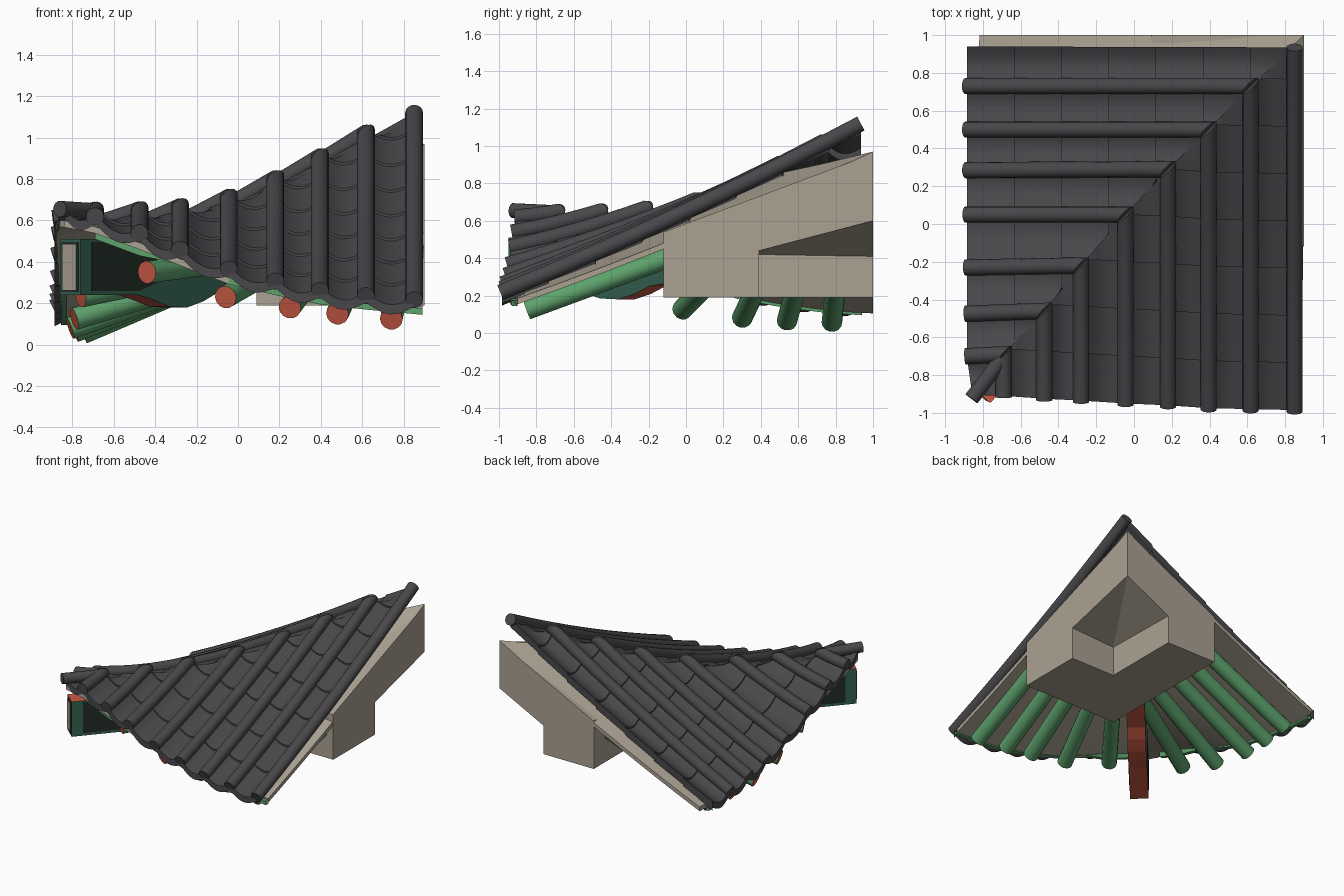
import bpy, bmesh, math
from mathutils import Vector as V

if "Cube" in bpy.data.objects:
    bpy.data.objects.remove(bpy.data.objects["Cube"])


def mat(name, r, g, b):
    m = bpy.data.materials.new(name)
    m.diffuse_color = (r, g, b, 1)
    m.use_nodes = True
    m.node_tree.nodes["Principled BSDF"].inputs["Base Color"].default_value = m.diffuse_color
    return m


TILE = mat("roof tile grey", .066, .063, .069)
PLASTER = mat("beige plaster", .40, .355, .285)
GREEN = mat("rafter green", .11, .36, .15)
RED = mat("paint red", .60, .105, .06)
TEAL = mat("beam dark green", .035, .125, .085)
DARK = mat("panel near black", .016, .026, .019)


def make(name, bm, mats, smooth=True):
    bmesh.ops.remove_doubles(bm, verts=bm.verts, dist=.0004)
    bmesh.ops.recalc_face_normals(bm, faces=bm.faces)
    me = bpy.data.meshes.new(name)
    bm.to_mesh(me)
    bm.free()
    for m in mats:
        me.materials.append(m)
    ob = bpy.data.objects.new(name, me)
    bpy.context.collection.objects.link(ob)
    if smooth:
        bpy.ops.object.select_all(action='DESELECT')
        ob.select_set(True)
        bpy.context.view_layer.objects.active = ob
        bpy.ops.object.shade_smooth_by_angle(angle=math.radians(35))
    return ob


def tube(bm, path, r, sides, cap=0, mitre=None):
    """Capped tube; cap = material of the ends; mitre = axis cut at 45 degrees at the far end."""
    rings = []
    for i, p in enumerate(path):
        t = (path[min(i + 1, len(path) - 1)] - path[max(i - 1, 0)]).normalized()
        a = t.cross(V((0, 0, 1))).normalized()
        b = a.cross(t)
        ring = []
        for k in range(sides):
            q = r * (math.cos(k * math.tau / sides) * a + math.sin(k * math.tau / sides) * b)
            if mitre is not None and i == len(path) - 1:
                q += t * q[mitre]
            ring.append(bm.verts.new(p + q))
        rings.append(ring)
    for i in range(len(rings) - 1):
        for k in range(sides):
            bm.faces.new((rings[i][k - 1], rings[i][k], rings[i + 1][k], rings[i + 1][k - 1]))
    for end in (rings[0][::-1], rings[-1]):
        bm.faces.new(end).material_index = cap


def grid(bm, rows):
    vs = [[bm.verts.new(p) for p in row] for row in rows]
    for a, b in zip(vs, vs[1:]):
        for k in range(len(a) - 1):
            q = (a[k], a[k + 1], b[k + 1], b[k])
            if (q[0].co - q[3].co).length > 1e-4 or (q[1].co - q[2].co).length > 1e-4:
                bm.faces.new(q)


# Hip line nodes (x, y, z), each with its eave point on the front and left slope
HIP = [V(p) for p in ((.85, .935, 1.12), (.617, .73, 1.02), (.395, .5, .905), (.18, .29, .80),
       (-.045, .05, .71), (-.28, -.22, .665), (-.475, -.46, .65), (-.69, -.69, .648), (-.84, -.87, .65))]
F_Y = (-.985, -.98, -.975, -.96, -.95, -.935, -.925, -.91, -.905)
F_Z = (.22, .24, .265, .31, .367, .46, .54, .62, .65)
L_Y = (.94, .73, .5, .285, .05, -.23, -.475, -.70, -.88)
L_Z = (.165, .18, .21, .25, .32, .43, .53, .61, .65)
FRONT = [(V((h.x, y, z)), h) for h, y, z in zip(HIP, F_Y, F_Z)]
LEFT = [(V((-.885 if y > -.8 else -.86, y, z)), h) for h, y, z in zip(HIP, L_Y, L_Z)]


def on_slope(col, t):
    """Point on the sagging line from eave (t=0) to hip (t=1)."""
    p = col[0].lerp(col[1], t)
    p.z -= .03 * min(1, (col[1] - col[0]).length / 1.9) * 4 * t * (1 - t)
    return p


def mix(a, b, s):
    return a[0].lerp(b[0], s), a[1].lerp(b[1], s)


ROW, N = .25, 8
for side, cols in (("front", FRONT), ("left", LEFT)):
    # Curved trough tiles in overlapping rows, with a skirt closing the outer edge
    bm = bmesh.new()
    for i, (a, b) in enumerate(zip(cols, cols[1:])):
        lines = [mix(a, b, k / N) for k in range(N + 1)]
        dips = [.048 * math.sin(math.pi * k / N) for k in range(N + 1)]
        skirt = i == 0
        if skirt:
            lines, dips = [lines[0]] + lines, [.06] + dips
        lens = [max(.001, (V((c[1] - c[0])[:2])).length) for c in lines]

        def row(d, dz):
            pts = [on_slope(c, min(1, d / n)) + V((0, 0, dz * (1 if d < n else 0) - q))
                   for c, n, q in zip(lines, lens, dips)]
            if skirt and dz < 0:
                pts[0].z -= dz
            return pts
        for k in range(math.ceil(max(lens) / ROW)):
            d = k * ROW
            rows = [row(d, -.025 if k else -.035), row(d, .012), row(d + ROW / 2, .006), row(d + ROW, 0)]
            if k == 0:
                rows.insert(0, row(.12, -.03))
            grid(bm, rows)
    make(side + "_trough_tiles", bm, [TILE])

    # Round cover tiles running up the slope, mitred at the hip
    bm = bmesh.new()
    for i, c in enumerate(cols[:-1]):
        if side == "left" and i == 0:
            continue
        pts = [on_slope(c, t / 8) for t in range(9)]
        pts[0] += (pts[0] - pts[1]).normalized() * .008
        tube(bm, pts, .043, 14, 0, (0 if side == "front" else 1) if i else None)
    make(side + "_cover_tiles", bm, [TILE])

    # Plaster board below the tiles
    edge = (V((.89, -.96, .215)) if side == "front" else V((-.87, 1, .165)), V((.9, 1, 1.02)))
    second = (cols[1][0], cols[1][1] - V((0, 0, .065)))
    bcols = [edge, second] + cols[2:]
    bm = bmesh.new()
    lay = []
    for off in (-.05, -.082):
        lay.append([[on_slope(c, .03 + .97 * t / 8) + V((0, 0, off)) for t in range(9)] for c in bcols])
    grid(bm, lay[0])
    grid(bm, lay[1])
    for pick in (lambda g: g[0], lambda g: g[-1],
                 lambda g: [r[0] for r in g], lambda g: [r[-1] for r in g]):
        grid(bm, [pick(lay[0]), pick(lay[1])])
    make(side + "_roof_board", bm, [PLASTER])

    # Thin green fascia strip under the eave, deeper by the corner
    bm = bmesh.new()
    inner = V((0, .03, 0)) if side == "front" else V((.03, 0, 0))
    rows = []
    for i, c in enumerate(bcols[:-1] if side == "front" else cols[:-1]):
        p = c[0] + inner
        lo, hi = V((0, 0, -.11 if i > 5 else -.07)), V((0, 0, -.04))
        rows.append([p + hi, p + lo, p + inner + lo, p + inner + hi, p + hi])
    grid(bm, rows)
    make(side + "_fascia", bm, [GREEN], False)

# Short ridge tile at the corner
bm = bmesh.new()
tube(bm, [V((-.86, -.925, .655)), V((-.78, -.82, .65)), V((-.70, -.715, .645))], .04, 14)
make("corner_ridge_tile", bm, [TILE])

# Fanned rafters with red ends: (start, end)
rafters = [((.80, -.05, .42), (.74, -.85, .125)), ((.60, -.05, .42), (.48, -.85, .15)),
           ((.43, -.05, .42), (.25, -.85, .18)), ((.27, -.05, .42), (-.06, -.84, .23)),
           ((.14, -.05, .43), (-.44, -.80, .35)),
           ((.15, .82, .44), (-.75, .78, .057)), ((.15, .64, .43), (-.79, .54, .065)),
           ((.15, .46, .42), (-.81, .30, .08)), ((.15, .26, .41), (-.79, -.02, .125)),
           ((.15, .12, .42), (-.76, -.36, .235))]
bm = bmesh.new()
for s, e in rafters:
    tube(bm, [V(e), V(s)], .055, 14, 1)
make("rafters", bm, [GREEN, RED])

# Wall block with the hollow at its inner corner
P = dict(At=(.9, -.12, .54), Bt=(.9, 1, .96), Ct=(.09, 1, .56), Dt=(.09, -.12, .52),
         A=(.9, -.12, .19), C=(.09, 1, .19), D=(.09, -.12, .19), B=(.9, 1, .60),
         E=(.9, .39, .19), F=(.52, .39, .19), G=(.52, 1, .19),
         Eu=(.9, .39, .44), Fu=(.52, .39, .42), Gu=(.52, 1, .41))
bm = bmesh.new()
vs = {k: bm.verts.new(p) for k, p in P.items()}
for f in ("A E Eu B Bt At", "C Ct Bt B Gu G", "C D Dt Ct", "A At Dt D", "A D C G F E",
          "At Bt Dt", "Bt Ct Dt", "E F Fu Eu", "F G Gu Fu", "Eu Fu B", "Fu Gu B"):
    bm.faces.new([vs[k] for k in f.split()])
make("wall_block", bm, [PLASTER], False)

# Hip beam, in its own frame: d along, w across, z up
TIP, U, W = V((-.81, -.905, 0)), V((.66, .751, 0)), V((.751, -.66, 0))


def prism(name, prof, w0, w1, mats, rule=None):
    bm = bmesh.new()
    a, b = [[bm.verts.new(TIP + U * d + W * w + V((0, 0, z))) for d, z in prof] for w in (w0, w1)]
    bm.faces.new(a)
    bm.faces.new(b[::-1])
    for k in range(len(a)):
        bm.faces.new((a[k - 1], a[k], b[k], b[k - 1]))
    bmesh.ops.recalc_face_normals(bm, faces=bm.faces)
    if rule:
        for f in bm.faces:
            f.material_index = rule(f.normal)
    make(name, bm, mats, False)


beam = [(0, .51), (0, .24), (.43, .24), (.54, .215), (.65, .185), (.78, .18), (.90, .21),
        (1.0, .25), (1.38, .30), (1.38, .51)]
prism("hip_beam", beam, -.066, .066, [TEAL, RED], lambda n: 1 if abs(n.z) > .5 else 0)
panel = [(.08, .495), (.08, .26), (.43, .26), (.56, .30), (.56, .495)]
prism("beam_panel_right", panel, .066, .069, [DARK])
prism("beam_panel_left", panel, -.069, -.066, [DARK])
prism("beam_end_border", [(-.003, .495), (-.003, .255), (0, .255), (0, .495)], -.054, .054, [DARK])
prism("beam_end_panel", [(-.006, .485), (-.006, .265), (0, .265), (0, .485)], -.044, .044, [PLASTER])
